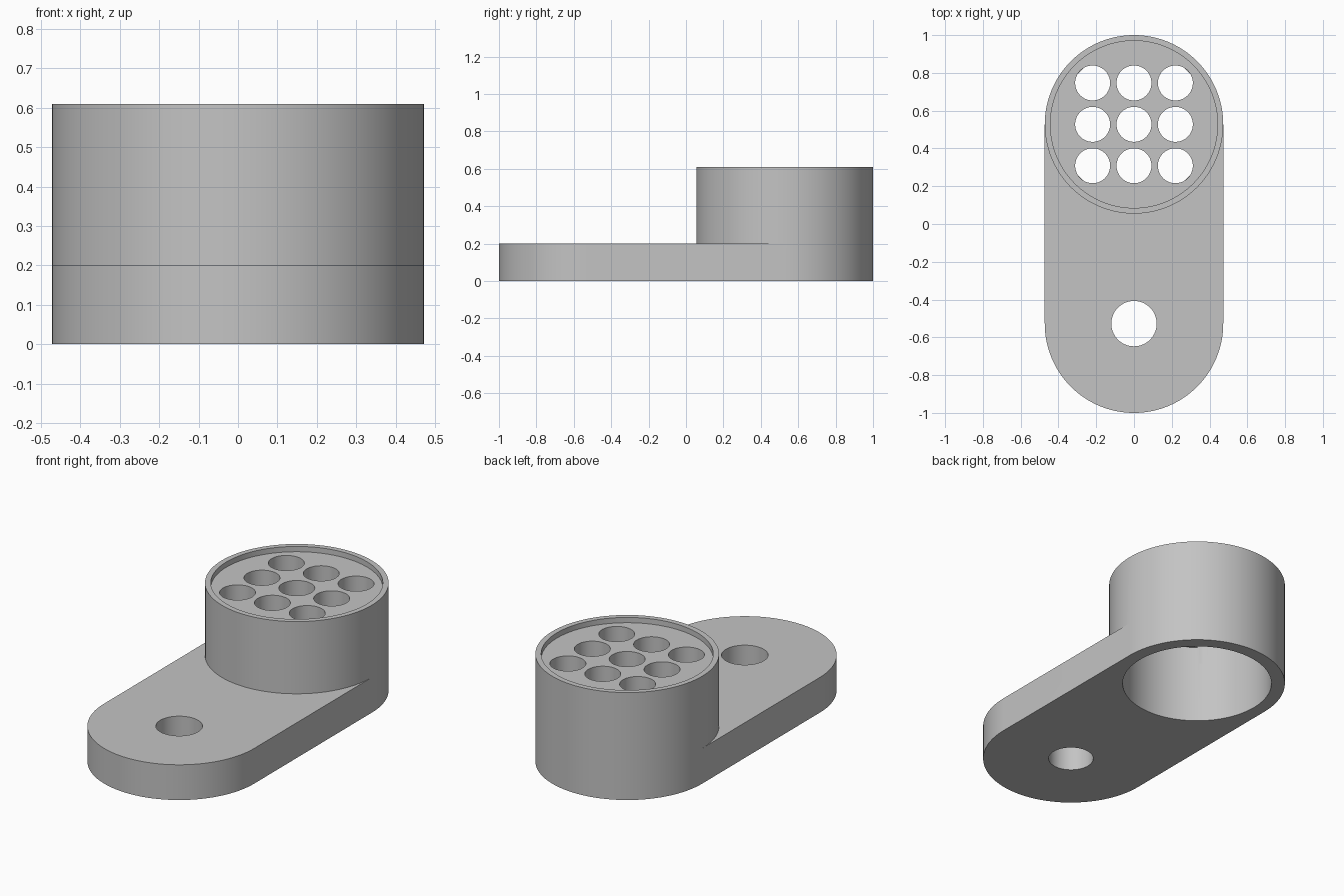
import bpy, bmesh, math

if "Cube" in bpy.data.objects:
    bpy.data.objects.remove(bpy.data.objects["Cube"], do_unlink=True)

SEG = 128            # segments per full circle
R = 0.4725           # outer radius of both ends
CY = 1 - R           # distance of the end centres from the middle
PLATE_Z, TOP_Z = 0.2, 0.61
WEB_Z, RECESS_Z = 0.455, 0.58

gray = bpy.data.materials.new("plain gray")
gray.use_nodes = True
gray.diffuse_color = (0.55, 0.55, 0.55, 1)
gray.node_tree.nodes["Principled BSDF"].inputs["Base Color"].default_value = gray.diffuse_color


def arc(cy, start):
    """Half circle of points, counter-clockwise from the start angle."""
    n = SEG // 2
    return [(R * math.cos(start + math.pi * i / n),
             cy + R * math.sin(start + math.pi * i / n)) for i in range(n + 1)]


def ring(bm, pts, z):
    return [bm.verts.new((x, y, z)) for x, y in pts]


def walls(bm, low, high):
    for i in range(len(low)):
        j = (i + 1) % len(low)
        bm.faces.new((low[i], low[j], high[j], high[i]))


# Rounded arm and raised barrel as one solid
bm = bmesh.new()
back, front = arc(CY, 0), arc(-CY, math.pi)
inner = arc(CY, math.pi)[1:-1]          # barrel side facing the arm
low = ring(bm, back + front, 0)
mid = ring(bm, back + front, PLATE_Z)
foot = ring(bm, inner, PLATE_Z)
rim = ring(bm, back + inner, TOP_Z)
n = len(back)
bm.faces.new(low[::-1])
walls(bm, low, mid)
bm.faces.new(mid[n - 1:] + [mid[0]] + foot[::-1])
walls(bm, mid[:n] + foot, rim)
bm.faces.new(rim)
bmesh.ops.recalc_face_normals(bm, faces=bm.faces)
mesh = bpy.data.meshes.new("bracket_body")
bm.to_mesh(mesh)
bm.free()
body = bpy.data.objects.new("bracket_body", mesh)
bpy.context.collection.objects.link(body)
mesh.materials.append(gray)


def bore(name, x, y, radius, z0, z1, sides=SEG):
    """Cut a vertical round hole into the body."""
    bpy.ops.mesh.primitive_cylinder_add(vertices=sides, radius=radius, depth=z1 - z0,
                                        location=(x, y, (z0 + z1) / 2))
    cutter = bpy.context.object
    cutter.name = name
    cutter.hide_render = True
    cutter.data.materials.append(gray)
    bpy.context.view_layer.objects.active = body
    mod = body.modifiers.new(name, "BOOLEAN")
    mod.operation, mod.solver, mod.object = "DIFFERENCE", "EXACT", cutter
    bpy.ops.object.modifier_apply(modifier=name)
    bpy.data.objects.remove(cutter, do_unlink=True)


# Mounting hole, socket underneath, shallow recess on top
bore("mounting_hole", 0, -CY, 0.12, -0.1, 0.4, 64)
bore("socket", 0, CY, 0.4, -0.1, WEB_Z)
bore("recess", 0, CY, 0.4425, RECESS_Z, 0.7)

# Three by three grid of holes through the web
for i in (-1, 0, 1):
    for j in (-1, 0, 1):
        bore("grid_hole", i * 0.219, CY + j * 0.219, 0.0925, WEB_Z - 0.1, 0.7, 64)

bpy.ops.object.select_all(action="DESELECT")
body.select_set(True)
bpy.context.view_layer.objects.active = body
bpy.ops.object.shade_smooth_by_angle(angle=math.radians(30))
